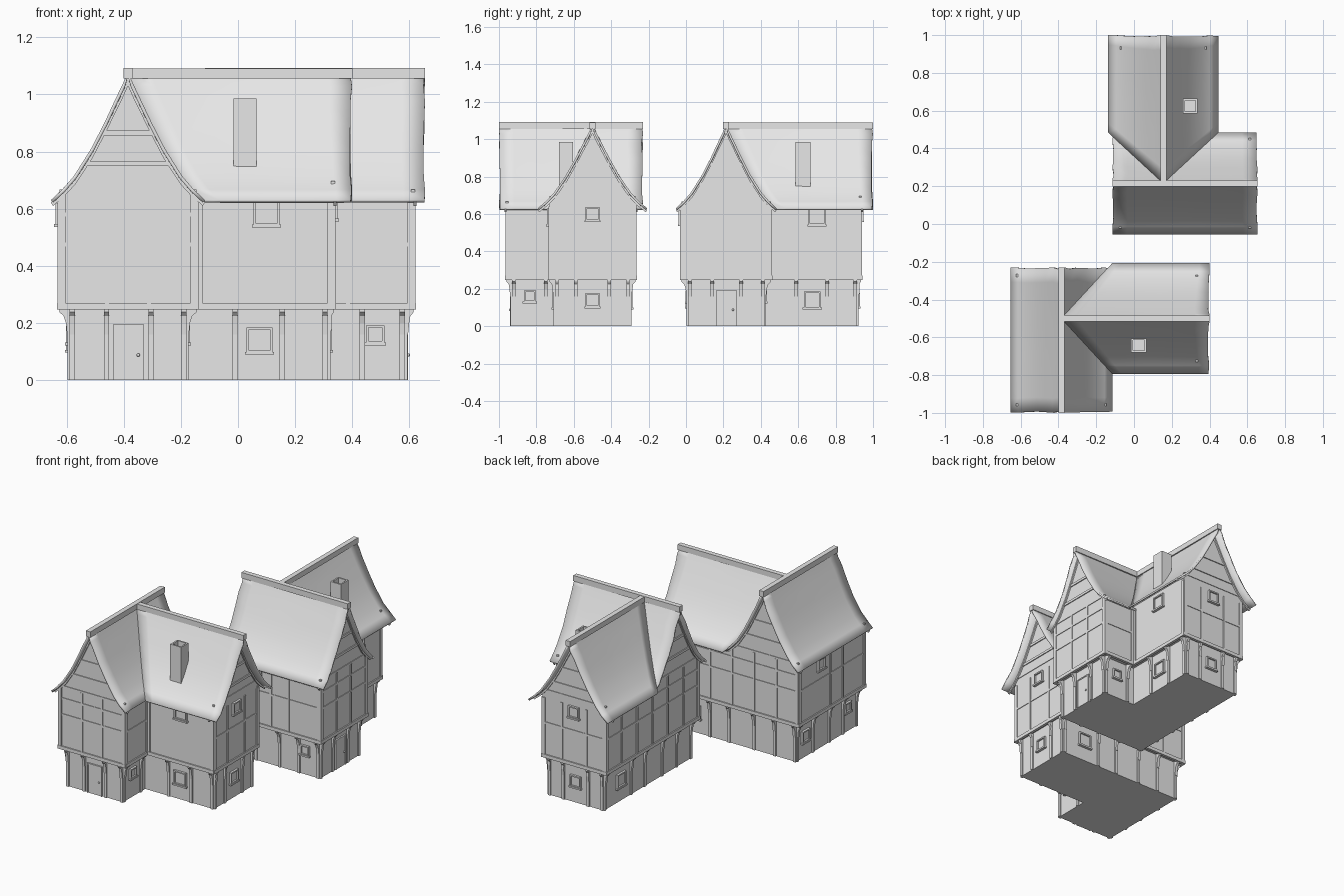
import bpy, bmesh, math, random
from mathutils import Matrix, Vector

random.seed(4)
if "Cube" in bpy.data.objects:
    bpy.data.objects.remove(bpy.data.objects["Cube"])

grey = bpy.data.materials.new("plain_grey")
grey.use_nodes = True
grey.diffuse_color = (0.8, 0.8, 0.8, 1)
grey.node_tree.nodes["Principled BSDF"].inputs["Base Color"].default_value = (0.8, 0.8, 0.8, 1)

# Each house stands on its ridge crossing; the second is turned a quarter
HOUSES = {
    "front_house": Matrix.Translation((-0.385, -0.5, 0)),
    "back_house": Matrix.Translation((0.155, 0.215, 0)) @ Matrix.Rotation(math.pi / 2, 4, "Z"),
}
# Flared roof curve: share of half width, height
ROOF = [(0, 1.08), (.08, 1.03), (.17, .98), (.31, .90), (.48, .81), (.70, .715), (.85, .668), (1, .63)]
WIDE_1, WIDE_2 = 0.27, 0.293
WING_1 = Matrix.Identity(4)
WING_2 = Matrix.Rotation(-math.pi / 2, 4, "Z")   # runs along +x
JETTY = 0.255


def roof_z(t):
    for (a, za), (b, zb) in zip(ROOF, ROOF[1:]):
        if t <= b:
            return za + (zb - za) * (t - a) / (b - a)
    return ROOF[-1][1]


def emit(name, bm, smooth=False, thickness=0):
    """Make one mesh and place it in both houses."""
    bmesh.ops.recalc_face_normals(bm, faces=bm.faces)
    mesh = bpy.data.meshes.new(name)
    bm.to_mesh(mesh)
    bm.free()
    mesh.materials.append(grey)
    for house, matrix in HOUSES.items():
        ob = bpy.data.objects.new(house + "_" + name, mesh)
        bpy.context.collection.objects.link(ob)
        ob.matrix_world = matrix
        if thickness:
            mod = ob.modifiers.new("thickness", "SOLIDIFY")
            mod.thickness = thickness
            mod.offset = -1
    if smooth:
        bpy.ops.object.select_all(action="DESELECT")
        ob.select_set(True)
        bpy.context.view_layer.objects.active = ob
        bpy.ops.object.shade_smooth_by_angle(angle=math.radians(35))


def box(bm, x0, x1, y0, y1, z0, z1, matrix=WING_1):
    m = Matrix.Translation(((x0 + x1) / 2, (y0 + y1) / 2, (z0 + z1) / 2))
    m = m @ Matrix.Diagonal((x1 - x0, y1 - y0, z1 - z0, 1))
    return bmesh.ops.create_cube(bm, size=1, matrix=matrix @ m)["verts"]


def prism(bm, points, y0, y1, matrix):
    """Extrude an (x, z) outline from y0 to y1."""
    ends = [[bm.verts.new(matrix @ Vector((x, y, z))) for x, z in points] for y in (y0, y1)]
    bm.faces.new(ends[0])
    bm.faces.new(ends[1][::-1])
    n = len(points)
    for i in range(n):
        j = (i + 1) % n
        bm.faces.new((ends[0][j], ends[0][i], ends[1][i], ends[1][j]))


def wall(angle, dist):
    """Wall frame: x along the wall, -y outward, y = 0 on the surface."""
    return Matrix.Rotation(math.radians(angle), 4, "Z") @ Matrix.Translation((0, -dist, 0))


def hollow_box(bm, dims, matrix, normal, border, depth):
    """Box whose face along normal is inset and sunk."""
    verts = box(bm, *dims, matrix)
    bm.normal_update()
    n = (matrix.to_3x3() @ Vector(normal)).normalized()
    face = max({f for v in verts for f in v.link_faces}, key=lambda f: f.normal.dot(n))
    bmesh.ops.inset_region(bm, faces=[face], thickness=border)
    rim = list(face.verts)
    ext = bmesh.ops.extrude_face_region(bm, geom=[face])["geom"]
    moved = [g for g in ext if isinstance(g, bmesh.types.BMVert)]
    bmesh.ops.translate(bm, vec=-n * depth, verts=moved)
    if face.is_valid:
        bm.faces.remove(face)


# Ground floor and overhanging upper floor
bm = bmesh.new()
box(bm, -.203, .203, -.43, .2, 0, JETTY + .01)
box(bm, .1, .70, -.2, .2, 0, JETTY + .01)
emit("ground_floor_walls", bm)


def gable_outline(half, wide):
    ts = [t for t, _ in ROOF if t < half / wide]
    right = [(half, roof_z(half / wide) - .025)] + [(t * wide, roof_z(t) - .025) for t in reversed(ts)]
    left = [(-x, z) for x, z in reversed(right[:-1])]
    return [(-half, JETTY), (half, JETTY)] + right + left


bm = bmesh.new()
prism(bm, gable_outline(.24, WIDE_1), -.46, .23, WING_1)
prism(bm, gable_outline(.23, WIDE_2), .05, .72, WING_2)
emit("upper_floor_walls", bm)

# Flared roofs with uneven ends; the second wing starts at the valleys
SIDES = [(-t, z) for t, z in reversed(ROOF[1:])] + ROOF


def roof(name, wide, start, end, matrix, valley):
    bm = bmesh.new()
    rows = []
    steps = 10
    for t, z in SIDES:
        a = abs(t) * WIDE_1 if valley else start + random.uniform(0, .008)
        b = end - random.uniform(0, .008)
        row = []
        for i in range(steps + 1):
            k = i / steps
            sag = .008 * math.sin(math.pi * k) + random.uniform(0, .003)
            row.append(bm.verts.new(matrix @ Vector((t * wide, a + (b - a) * k, z - sag * (1 - abs(t))))))
        rows.append(row)
    for r, s in zip(rows, rows[1:]):
        for i in range(steps):
            bm.faces.new((r[i], s[i], s[i + 1], r[i + 1]))
    emit(name, bm, smooth=True, thickness=.012)


roof("main_roof", WIDE_1, -.5, .27, WING_1, False)
roof("side_roof", WIDE_2, 0, .785, WING_2, True)

bm = bmesh.new()
box(bm, -.016, .016, -.5, .27, 1.055, 1.092)
box(bm, .0, .785, -.016, .016, 1.055, 1.09)
emit("ridge_beams", bm)

# Rafters under the gable ends
bm = bmesh.new()
for wide, half, ends, m in ((WIDE_1, .27, (-.47, .23), WING_1), (WIDE_2, .29, (.72,), WING_2)):
    for side in (-1, 1):
        top = [(side * t * wide, z - .008) for t, z in ROOF]
        low = [(side * t * wide * .97, z - .02 - .03 * (1 - t)) for t, z in reversed(ROOF)]
        for y in ends:
            prism(bm, top + low, y, y + .01, m)
emit("gable_rafters", bm)

# Upper timber frame: angle, distance, ends, uprights, rails
FRAMES = [
    (0, .46, -.24, .24, [-.073, .073], [.475, .58, .66]),
    (-90, .24, -.23, .46, [0.1, .23], [.475]),
    (90, .24, -.46, -.23, [], [.475]),
    (0, .23, .24, .72, [], []),
    (90, .72, -.23, .23, [-.09, .09], [.475, .69]),
    (180, .23, -.72, .24, [-.56, -.4, -.24, -.08, .08], [.475, .58, .66]),
]
bm = bmesh.new()
for angle, dist, u0, u1, uprights, rails in FRAMES:
    m = wall(angle, dist)
    box(bm, u0 - .005, u1 + .005, -.008, .01, .248, .27, m)
    top = .64 if abs(angle) == 90 or u0 > 0 else .655
    for u in (u0 + .009, u1 - .009):
        box(bm, u - .012, u + .012, -.006, .01, JETTY, top, m)
    for u in uprights:
        box(bm, u - .007, u + .007, -.005, .01, JETTY, top, m)
    for z in rails:
        box(bm, u0, u1, -.004, .01, z - .007, z + .007, m)
# Collar beams in the gables
for angle, dist, wide in ((0, .46, WIDE_1), (180, .23, WIDE_1), (90, .72, WIDE_2)):
    for z, t in ((.757, .55), (.865, .34)):
        box(bm, -t * wide, t * wide, -.006, .01, z - .008, z + .008, wall(angle, dist))
emit("upper_timbers", bm)

# Ground floor posts with curved brackets: angle, distance, overhang, positions
POSTS = [
    (0, .43, .03, [-.195, -.075, .08, .195]),
    (-90, .203, .037, [-.19, -.03, .14, .28, .42]),
    (90, .203, .037, [-.42, -.25]),
    (0, .2, .03, [.375, .54, .69]),
    (90, .70, .02, [-.19, -.09, .09, .19]),
    (180, .2, .03, [-.69, -.42, -.28, -.1, .05, .195]),
]
bm = bmesh.new()
for angle, dist, over, spots in POSTS:
    m = wall(angle, dist)
    curve = [(.01, .16), (-.01, .16), (-.014, .20), (-.6 * over, .225), (-over, .238), (-over, .256), (.01, .256)]
    for u in spots:
        box(bm, u - .009, u + .009, -.008, .01, 0, JETTY, m)
        turned = m @ Matrix.Translation((u, 0, 0)) @ Matrix.Rotation(math.pi / 2, 4, "Z")
        prism(bm, curve, -.009, .009, turned)
emit("posts_and_brackets", bm)

# Windows: angle, distance, centre along the wall, centre height, half size
WINDOWS = [
    (0, .2, .46, .14, .045), (0, .23, .485, .585, .045),
    (90, .70, 0, .14, .038), (90, .72, 0, .6, .038),
    (90, .203, -.335, .16, .032), (-90, .203, .325, .16, .032),
    (-90, .203, -.11, .14, .038), (-90, .24, -.0, .58, .038),
    (180, .2, -.53, .14, .045),
]
bm = bmesh.new()
for angle, dist, u, z, s in WINDOWS:
    m = wall(angle, dist)
    hollow_box(bm, (u - s, u + s, -.014, .01, z - s, z + s), m, (0, -1, 0), .012, .01)
    box(bm, u - s - .006, u + s + .006, -.018, .01, z - s - .006, z - s + .004, m)
emit("windows", bm)

# Door, frame and knob
bm = bmesh.new()
front = wall(0, .43)
box(bm, -.045, .05, -.006, .01, 0, .188, front)
for u0, u1, z0, z1 in ((-.052, -.044, 0, .194), (.048, .056, 0, .194), (-.052, .056, .186, .194)):
    box(bm, u0, u1, -.01, .01, z0, z1, front)
bmesh.ops.create_uvsphere(bm, u_segments=10, v_segments=6, radius=.006,
                          matrix=front @ Matrix.Translation((.036, -.011, .088)))
emit("door", bm)

# Open chimney
bm = bmesh.new()
hollow_box(bm, (.37, .45, -.18, -.105, .70, .985), WING_1, (0, 0, 1), .014, .06)
emit("chimney", bm)
